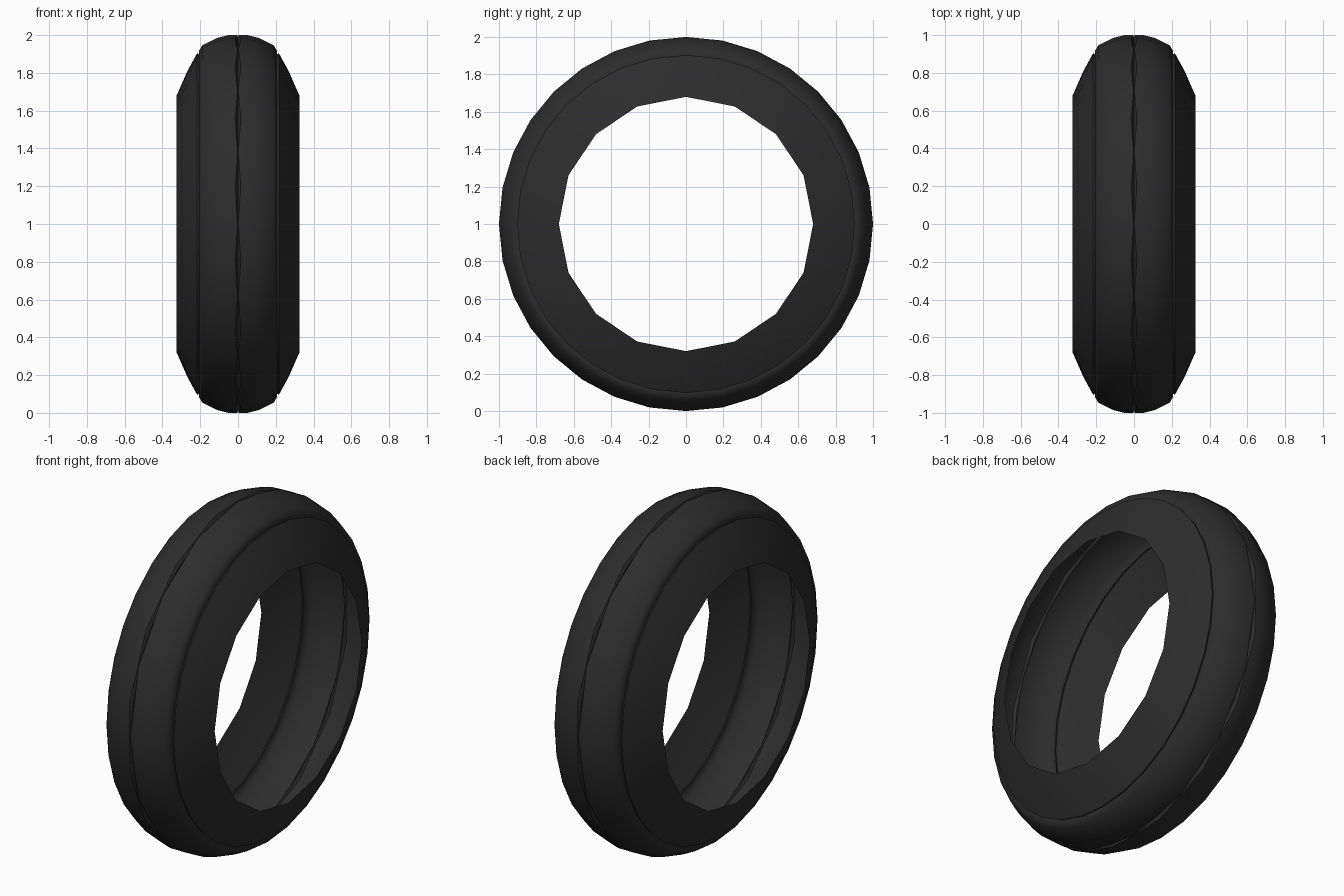
import bpy, bmesh, math
from math import pi, sin, cos

cube = bpy.data.objects.get("Cube")
if cube:
    bpy.data.objects.remove(cube)

STEPS = 32
CHORD = cos(pi / 16)

rubber = bpy.data.materials.new("black rubber")
rubber.use_nodes = True
colour = (0.026, 0.026, 0.027, 1)
rubber.diffuse_color = colour
bsdf = rubber.node_tree.nodes["Principled BSDF"]
bsdf.inputs["Base Color"].default_value = colour
bsdf.inputs["Roughness"].default_value = 0.8

# Half cross-section from bead to crown: x, radius, coarse (16-sided) ring
half = [
    (0.325, 0.68, True),
    (0.268, 0.81, False),
    (0.217, 0.903, False),
    (0.207, 0.900, False),   # shoulder seam
    (0.207, 0.915, False),
    (0.19, 0.945, False),
    (0.11, 0.985, False),
    (0.05, 1.0, False),
]


def ring(bm, x, radius, coarse=False, groove=False):
    """One loop of vertices around the axle."""
    verts = []
    for i in range(STEPS):
        a = 2 * pi * i / STEPS
        odd = i % 2
        r = radius * CHORD if coarse and odd else radius
        # centre groove opens between every second step
        px = x * (1 if odd else 0.15) if groove else x
        verts.append(bm.verts.new((px, r * sin(a), 1 + r * cos(a))))
    return verts


# Tyre shell: open carcass with shoulder seams and a scalloped centre groove
bm = bmesh.new()
rings = [ring(bm, *p) for p in half]
rings.append(ring(bm, 0.015, 1.0, groove=True))
rings.append(ring(bm, 0, 0.985))
rings.append(ring(bm, -0.015, 1.0, groove=True))
rings += [ring(bm, -x, r, c) for x, r, c in reversed(half)]
for a, b in zip(rings, rings[1:]):
    for i in range(STEPS):
        j = (i + 1) % STEPS
        bm.faces.new((a[i], a[j], b[j], b[i]))
bmesh.ops.recalc_face_normals(bm, faces=bm.faces)
# Make the crown normals point away from the axle
crown = max(bm.faces, key=lambda f: f.calc_center_median().z)
if crown.normal.z < 0:
    bmesh.ops.reverse_faces(bm, faces=bm.faces)

mesh = bpy.data.meshes.new("tyre")
bm.to_mesh(mesh)
bm.free()
mesh.materials.append(rubber)
tyre = bpy.data.objects.new("tyre", mesh)
bpy.context.collection.objects.link(tyre)

# Smooth rubber with sharp seams
bpy.ops.object.select_all(action="DESELECT")
tyre.select_set(True)
bpy.context.view_layer.objects.active = tyre
bpy.ops.object.shade_smooth_by_angle(angle=math.radians(35))
